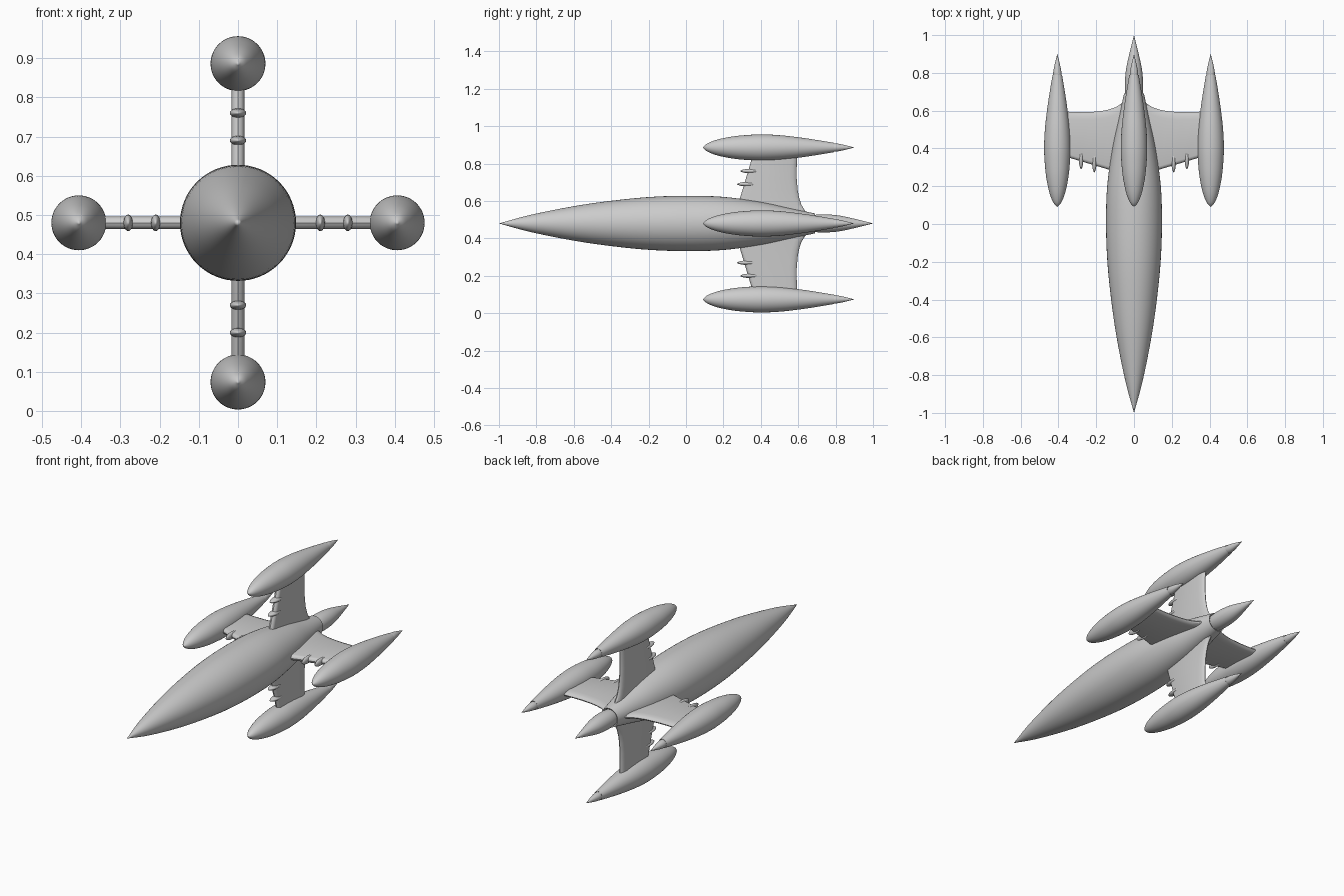
import bpy, bmesh
from math import sin, cos, pi, radians
from mathutils import Matrix, Vector

if "Cube" in bpy.data.objects:
    bpy.data.objects.remove(bpy.data.objects["Cube"])

CZ = 0.48        # height of the main axis
POD_R = 0.406    # distance of the pods from the main axis


def finish(name, bm, matrix, angle=35):
    bmesh.ops.remove_doubles(bm, verts=bm.verts, dist=1e-5)
    bmesh.ops.recalc_face_normals(bm, faces=bm.faces)
    mesh = bpy.data.meshes.new(name)
    bm.to_mesh(mesh)
    bm.free()
    mesh.transform(matrix)
    mesh.shade_smooth()
    mesh.set_sharp_from_angle(angle=radians(angle))
    obj = bpy.data.objects.new(name, mesh)
    bpy.context.collection.objects.link(obj)
    return obj


def smooth_profile(pts, steps=5):
    """Catmull-Rom curve through (y, radius) points."""
    p = [Vector(q) for q in pts]
    p = [2 * p[0] - p[1]] + p + [2 * p[-1] - p[-2]]
    out = []
    for i in range(1, len(p) - 2):
        a, b, c, d = p[i - 1:i + 3]
        for k in range(steps):
            t = k / steps
            out.append(0.5 * (2 * b + (c - a) * t + (2 * a - 5 * b + 4 * c - d) * t * t
                              + (3 * b - a - 3 * c + d) * t ** 3))
    out.append(p[-2])
    return [(q.x, max(q.y, 0.0)) for q in out]


def lathe(name, profile, matrix, sides=64):
    """Revolve (y, radius) points about the y axis."""
    bm = bmesh.new()
    rings = []
    for y, r in profile:
        if r < 1e-4:
            rings.append([bm.verts.new((0, y, 0))] * sides)
        else:
            rings.append([bm.verts.new((r * cos(2 * pi * i / sides), y, r * sin(2 * pi * i / sides)))
                          for i in range(sides)])
    for a, b in zip(rings, rings[1:]):
        for i in range(sides):
            j = (i + 1) % sides
            quad = list(dict.fromkeys((a[i], a[j], b[j], b[i])))
            if len(quad) > 2:
                bm.faces.new(quad)
    return finish(name, bm, matrix)


def wing(name, matrix):
    """Slab with rounded leading edge and tapered trailing edge, lofted along x."""
    stations = [(0.04, 0.27, 0.66), (0.07, 0.275, 0.635), (0.10, 0.28, 0.617), (0.14, 0.29, 0.604),
                (0.18, 0.302, 0.597), (0.24, 0.32, 0.592), (0.30, 0.338, 0.592), (0.36, 0.356, 0.595)]
    h = 0.016
    bm = bmesh.new()
    rings = []
    for x, lead, trail in stations:
        top = [(lead, 0.0), (lead + 0.003, 0.008), (lead + 0.009, 0.0135), (lead + 0.018, h),
               (trail - 0.04, h), (trail - 0.02, 0.0125), (trail - 0.005, 0.007), (trail, 0.0)]
        loop = top + [(y, -z) for y, z in top[-2:0:-1]]
        rings.append([bm.verts.new((x, y, z)) for y, z in loop])
    n = len(rings[0])
    for a, b in zip(rings, rings[1:]):
        for i in range(n):
            j = (i + 1) % n
            bm.faces.new((a[i], a[j], b[j], b[i]))
    bm.faces.new(rings[0])
    bm.faces.new(rings[-1])
    return finish(name, bm, matrix)


base = Matrix.Translation((0, 0, CZ))

# Main hull with a recessed tail opening
hull = smooth_profile([(-1.0, 0), (-0.83, 0.046), (-0.6, 0.092), (-0.4, 0.121), (-0.2, 0.141), (0, 0.148),
                       (0.2, 0.142), (0.4, 0.115), (0.55, 0.083), (0.69, 0.053)])
lathe("hull", hull + [(0.685, 0.046), (0.64, 0.042), (0.63, 0)], base)

# Tail cone inside the opening
tail = smooth_profile([(0.64, 0.036), (0.69, 0.046), (0.75, 0.048), (0.82, 0.042), (0.9, 0.025), (1.0, 0)])
lathe("tail_cone", [(0.635, 0)] + tail, base)

pod = smooth_profile([(0.09, 0), (0.115, 0.022), (0.17, 0.043), (0.25, 0.059), (0.33, 0.067), (0.41, 0.07),
                      (0.51, 0.065), (0.62, 0.052), (0.7, 0.04), (0.79, 0.025)])
pod_tail = smooth_profile([(0.77, 0.021), (0.8, 0.022), (0.84, 0.015), (0.9, 0)])
spindle = [(-0.055 * cos(pi * i / 12), sin(pi * i / 12) ** 1.2) for i in range(13)]

# Four identical arms around the hull
for k, side in enumerate(("right", "top", "left", "bottom")):
    arm = base @ Matrix.Rotation(-k * pi / 2, 4, 'Y')
    wing(side + "_wing", arm)
    at_pod = arm @ Matrix.Translation((POD_R, 0, 0))
    lathe(side + "_pod", pod + [(0.785, 0.019), (0.77, 0)], at_pod, 48)
    lathe(side + "_pod_tail", [(0.765, 0)] + pod_tail, at_pod, 48)
    # Flattened spindles on the leading edge
    for n, (r, y) in enumerate(((0.21, 0.328), (0.28, 0.345))):
        m = arm @ Matrix.Translation((r, y, 0)) @ Matrix.Diagonal((0.012, 1, 0.021, 1))
        lathe(f"{side}_spindle_{n + 1}", spindle, m, 24)
